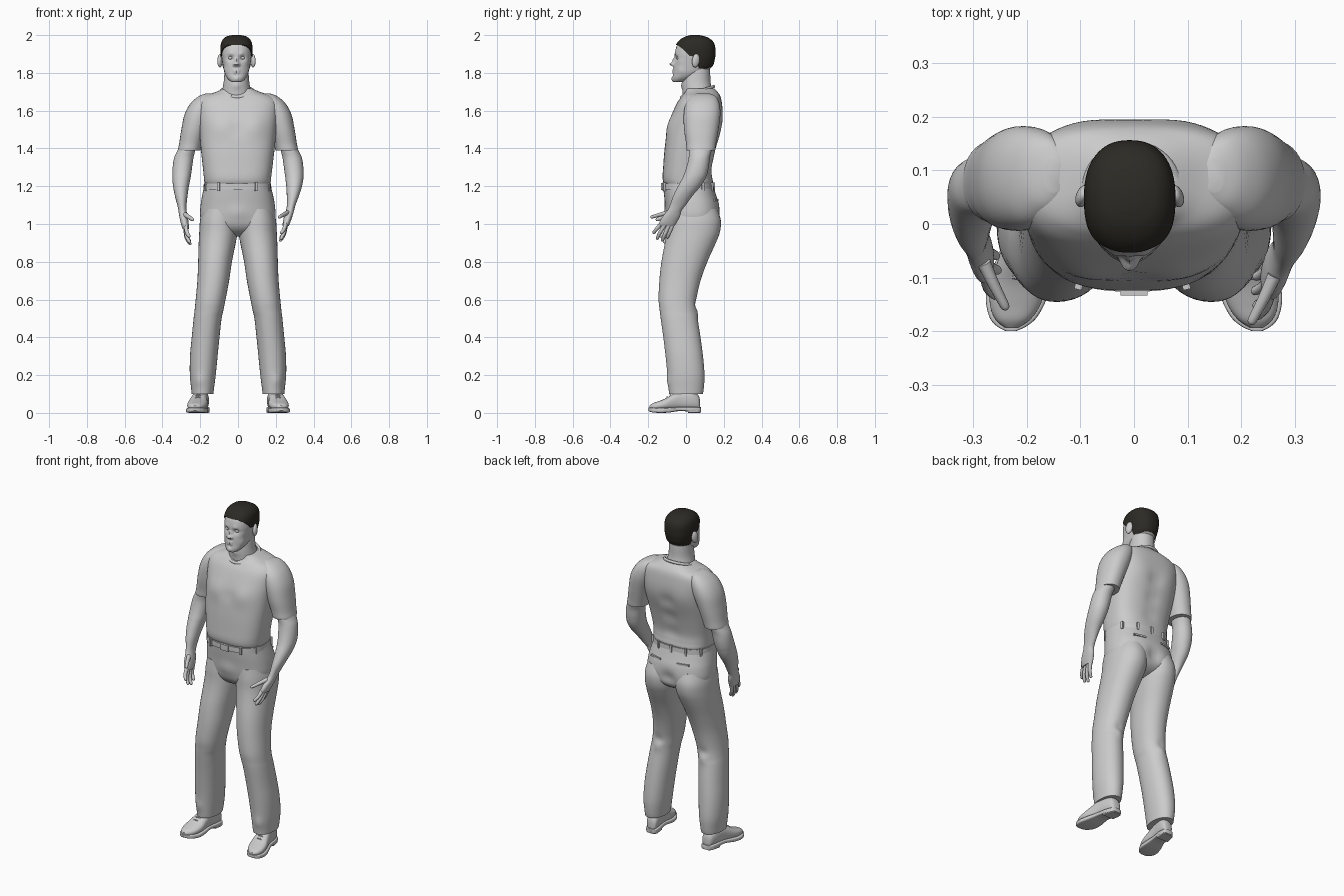
import bpy, bmesh, math
from mathutils import Vector


def skin(name, rings):
    """Closed skin through equal-length rings of points."""
    bm = bmesh.new()
    vs = [[bm.verts.new(p) for p in r] for r in rings]
    n = len(rings[0])
    for a, b in zip(vs, vs[1:]):
        for i in range(n):
            j = (i + 1) % n
            bm.faces.new((a[i], a[j], b[j], b[i]))
    bm.faces.new(vs[0])
    bm.faces.new(vs[-1])
    bmesh.ops.recalc_face_normals(bm, faces=bm.faces)
    me = bpy.data.meshes.new(name)
    bm.to_mesh(me)
    bm.free()
    ob = bpy.data.objects.new(name, me)
    bpy.context.collection.objects.link(ob)
    return ob


def resample(rows, k):
    """Catmull-Rom interpolation between key sections."""
    out = []
    for i in range(len(rows) - 1):
        p0, p1, p2 = rows[max(i - 1, 0)], rows[i], rows[i + 1]
        p3 = rows[min(i + 2, len(rows) - 1)]
        for s in range(k):
            t = s / k
            out.append([0.5 * (2 * b + (c - a) * t + (2 * a - 5 * b + 4 * c - d) * t * t
                               + (3 * b - a - 3 * c + d) * t ** 3)
                        for a, b, c, d in zip(p0, p1, p2, p3)])
    return out + [list(rows[-1])]


def loft(name, rows, p=2.3, n=40, k=5, axis='z', side=1, bumps=(), warp=None):
    """Rows: (position on axis, x min, x max, other min, other max)."""
    rings = []
    for h, x0, x1, v0, v1 in resample(rows, k):
        ring = []
        for i in range(n):
            a = 2 * math.pi * i / n
            c, s = math.cos(a), math.sin(a)
            u = (x0 + x1) / 2 + (x1 - x0) / 2 * math.copysign(abs(c) ** (2 / p), c)
            v = (v0 + v1) / 2 + (v1 - v0) / 2 * math.copysign(abs(s) ** (2 / p), s)
            q = Vector((u, v, h)) if axis == 'z' else Vector((u, h, v))
            move = Vector()
            for bx, by, bz, r, dx, dy in bumps:
                w = math.exp(-((abs(q.x) - bx) ** 2 + (q.y - by) ** 2 + (q.z - bz) ** 2) / r ** 2)
                move += w * Vector((math.copysign(dx, q.x), dy, 0))
            q += move
            if warp:
                q = warp(q)
            q.x *= side
            ring.append(q)
        rings.append(ring)
    return skin(name, rings)


def tube(name, pts, r0, r1, n=12, k=4, side=1, warp=None, round_end=True):
    path = [Vector(p) for p in resample(pts, k)]
    m = len(path) - 1
    rad = [r0 + (r1 - r0) * i / m for i in range(m + 1)]
    if round_end:
        d = (path[-1] - path[-2]).normalized()
        end = path[-1]
        for f in (0.5, 0.85, 0.98):
            path.append(end + d * r1 * f)
            rad.append(r1 * math.sqrt(1 - f * f))
    rings = []
    for i, c in enumerate(path):
        q = (path[min(i + 1, len(path) - 1)] - path[max(i - 1, 0)]).to_track_quat('Z', 'Y')
        ring = []
        for j in range(n):
            a = 2 * math.pi * j / n
            v = c + q @ Vector((rad[i] * math.cos(a), rad[i] * math.sin(a), 0))
            v = warp(v) if warp else v
            ring.append(Vector((v.x * side, v.y, v.z)))
        rings.append(ring)
    return skin(name, rings)


def ball(name, loc, size):
    bpy.ops.mesh.primitive_uv_sphere_add(segments=24, ring_count=14, radius=1, location=loc)
    ob = bpy.context.object
    ob.name, ob.scale = name, size
    return ob


def box(name, loc, size, rot=0):
    bpy.ops.mesh.primitive_cube_add(size=1, location=loc, rotation=(0, 0, rot))
    ob = bpy.context.object
    ob.name, ob.scale = name, size
    return ob


HX = -0.008  # head sits slightly off centre

# Head and face
head_rows = [(1.751, -.022, .022, -.062, -.02), (1.757, -.034, .034, -.069, .0),
             (1.775, -.051, .051, -.071, .04), (1.80, -.063, .063, -.068, .09),
             (1.83, -.070, .070, -.066, .135), (1.87, -.077, .077, -.060, .148),
             (1.90, -.080, .080, -.060, .151), (1.94, -.079, .079, -.050, .148),
             (1.968, -.070, .070, -.030, .132), (1.987, -.049, .049, .0, .10),
             (1.995, -.018, .018, .03, .065)]
face = [(0, -.066, 1.848, .011, 0, -.026), (0, -.064, 1.870, .010, 0, -.012),
        (.012, -.066, 1.843, .008, .003, -.009), (.031, -.056, 1.880, .016, 0, .011),
        (.030, -.058, 1.900, .013, 0, -.005), (.010, -.068, 1.812, .009, 0, -.005),
        (.010, -.068, 1.800, .007, 0, -.004), (0, -.070, 1.789, .010, 0, .004),
        (0, -.070, 1.768, .015, 0, -.006), (.058, -.035, 1.860, .020, .003, 0),
        (.055, -.035, 1.815, .022, -.005, .002)]
head = loft("head", head_rows, p=2.35, n=128, k=8, bumps=face)
head.location.x = HX
for s in (-1, 1):
    ball("eye", (HX + s * .031, -.041, 1.879), (.013, .011, .009))
    ball("ear", (HX + s * .087, .052, 1.865), (.013, .021, .036)).rotation_euler = (-.15, 0, s * .35)
neck = loft("neck", [(1.63, -.085, .085, -.015, .15), (1.70, -.077, .077, -.018, .14),
                     (1.75, -.068, .068, -.020, .130), (1.80, -.064, .064, -.010, .128),
                     (1.85, -.060, .060, .01, .125)], p=2.1,
            bumps=[(0, -.018, 1.73, .015, 0, -.006)])
neck.location.x = HX

# Short dark hair, trimmed to a side-view hairline
g = .005
hair = loft("hair", [(z + g, a - g, b + g, c - g, d + g) for z, a, b, c, d in head_rows[3:]],
            p=2.35, n=64, k=6)
hair.location.x = HX
line = [(-.12, 1.953), (-.045, 1.948), (-.012, 1.922), (.018, 1.89), (.06, 1.885),
        (.066, 1.822), (.2, 1.822), (.2, 2.05), (-.12, 2.05)]
trim = skin("hairline_trim", [[(x, y, z) for y, z in line] for x in (-.2, .2)])
bpy.context.view_layer.update()
mod = hair.modifiers.new("trim", 'BOOLEAN')
mod.operation, mod.object, mod.solver = 'INTERSECT', trim, 'EXACT'
bpy.context.view_layer.objects.active = hair
bpy.ops.object.modifier_apply(modifier=mod.name)
bpy.data.objects.remove(trim)
dark = bpy.data.materials.new("dark_hair")
dark.diffuse_color = (.025, .023, .018, 1)
hair.data.materials.clear()
hair.data.materials.append(dark)

# Shirt body and collar
loft("shirt", [(1.205, -.172, .168, -.110, .137), (1.222, -.178, .173, -.120, .143),
               (1.25, -.181, .176, -.124, .139), (1.30, -.186, .182, -.121, .138),
               (1.40, -.197, .194, -.113, .160), (1.50, -.204, .204, -.098, .187),
               (1.58, -.212, .212, -.074, .194), (1.64, -.212, .212, -.048, .190),
               (1.675, -.185, .185, -.024, .182), (1.698, -.12, .12, -.006, .168),
               (1.718, -.075, .075, .0, .148)], p=2.7, n=72,
     bumps=[(.09, -.09, 1.52, .06, 0, -.010), (0, -.09, 1.50, .03, 0, .006),
            (.10, .19, 1.55, .06, 0, .004), (0, .19, 1.50, .04, 0, -.012),
            (0, .16, 1.40, .04, 0, -.010), (0, .14, 1.30, .04, 0, -.006)])
tube("collar", [(.086 * math.cos(a) + HX / 2, .062 + .085 * math.sin(a), 1.70 + .028 * math.sin(a))
                for a in [i * math.pi / 12 for i in range(25)]], .008, .008, k=2, round_end=False)

# Belt with loops and buckle, trouser seat, back pockets
loft("belt", [(1.183, -.183, .177, -.126, .148), (1.214, -.181, .175, -.126, .146)], p=2.5, n=64, k=1)
box("buckle", (0, -.127, 1.198), (.05, .012, .036))
for x, y, r in [(.1, -.115, .25), (.165, -.05, 1.2), (.163, .09, -1.2), (.09, .138, -.2)]:
    for s in (-1, 1):
        box("belt_loop", (s * x - .003, y, 1.198), (.014, .014, .044), s * r)
box("belt_loop", (-.003, .147, 1.198), (.014, .012, .044))
loft("trouser_seat", [(1.20, -.180, .174, -.121, .144), (1.15, -.190, .186, -.116, .160),
                      (1.10, -.198, .195, -.110, .176), (1.04, -.200, .198, -.104, .182),
                      (.99, -.18, .18, -.092, .170), (.955, -.12, .12, -.06, .13),
                      (.935, -.05, .05, -.01, .07)], p=2.4, n=64,
     bumps=[(0, .18, 1.03, .04, 0, -.02), (0, -.10, 1.06, .04, 0, -.008)])
for s in (-1, 1):
    box("back_pocket", (s * .09, .158, 1.128), (.075, .012, .01), -s * .2)

# Trouser legs with front crease and folds behind the knee
leg = [(1.08, .002, .188, -.095, .165), (1.02, .0, .201, -.101, .184), (.96, .002, .205, -.104, .180),
       (.90, .012, .208, -.112, .158), (.80, .032, .211, -.130, .113), (.70, .047, .215, -.141, .077),
       (.60, .066, .224, -.145, .055), (.54, .078, .230, -.139, .054), (.50, .087, .235, -.134, .061),
       (.40, .098, .245, -.120, .077), (.30, .108, .254, -.108, .090), (.20, .118, .255, -.098, .098),
       (.13, .127, .248, -.092, .094), (.10, .131, .245, -.089, .089)]
folds = [(.15, .055, .535, .03, 0, .008), (.15, .055, .57, .025, 0, -.007),
         (.10, -.12, .45, .03, -.004, -.004), (.20, -.10, .17, .03, .003, -.006)]
for s in (-1, 1):
    loft("trouser_leg", leg, p=2.15, n=48, side=s, bumps=folds)

# Shoes: sole, heel, upper and laces, toes turned slightly outward
def toe_out(q):
    return Vector((q.x + .197 - .16 * q.y, q.y, q.z))

for s in (-1, 1):
    loft("shoe_sole", [(.080, -.018, .018, .004, .03), (.070, -.033, .033, .004, .03),
                       (.03, -.041, .041, .005, .032), (-.03, -.041, .041, .010, .032),
                       (-.09, -.053, .054, .002, .028), (-.135, -.057, .057, 0, .026),
                       (-.172, -.045, .045, .002, .028), (-.190, -.028, .028, .006, .028),
                       (-.199, -.010, .010, .012, .027)], p=5, axis='y', side=s, warp=toe_out)
    loft("shoe_heel", [(.076, -.025, .025, 0, .02), (.06, -.037, .037, 0, .02),
                       (.01, -.04, .04, 0, .02)], p=6, axis='y', k=3, side=s, warp=toe_out)
    loft("shoe_upper", [(.074, -.018, .018, .015, .07), (.064, -.031, .031, .015, .095),
                        (.03, -.038, .038, .015, .118), (-.03, -.040, .040, .015, .118),
                        (-.07, -.046, .046, .015, .100), (-.11, -.052, .052, .015, .076),
                        (-.15, -.047, .047, .015, .060), (-.178, -.032, .032, .015, .050),
                        (-.193, -.012, .012, .018, .038)], p=2.4, axis='y', side=s, warp=toe_out)
    for y, z in [(-.065, .102), (-.083, .093), (-.10, .082)]:
        tube("shoe_lace", [(-.026, y + .006, z - .012), (0, y, z + .002), (.026, y + .006, z - .012)],
             .004, .004, n=8, side=s, warp=toe_out)

# Sleeves, arms and hands; the two hands are held a little differently
sleeve = [(1.692, .13, .165, .06, .12), (1.678, .12, .205, .03, .155), (1.64, .12, .250, .0, .176),
          (1.58, .135, .283, -.012, .182), (1.50, .165, .300, -.010, .172), (1.43, .187, .311, .0, .160),
          (1.40, .196, .317, .002, .156), (1.388, .199, .318, .004, .154)]
arm = [(1.44, .215, .300, .02, .14), (1.39, .226, .320, .016, .135), (1.35, .236, .338, .014, .126),
       (1.30, .243, .346, .002, .120), (1.25, .250, .347, -.016, .107), (1.20, .258, .341, -.042, .078),
       (1.15, .263, .328, -.066, .036), (1.10, .266, .312, -.084, .0), (1.07, .262, .305, -.098, -.022),
       (1.04, .254, .298, -.122, -.030), (1.01, .249, .289, -.138, -.046), (.99, .248, .281, -.138, -.058)]
fingers = [[(.265, -.122, 1.01), (.258, -.152, .975), (.245, -.168, .955)],
           [(.266, -.105, 1.005), (.258, -.135, .955), (.243, -.149, .925)],
           [(.267, -.085, 1.0), (.258, -.110, .945), (.240, -.122, .915)],
           [(.267, -.068, 1.0), (.258, -.085, .955), (.243, -.095, .930)],
           [(.270, -.095, 1.06), (.252, -.135, 1.05), (.230, -.178, 1.037)]]
for s, d in [(-1, Vector((.012, .030, -.016))), (1, Vector((-.012, -.002, .0)))]:
    def pose(q, d=d):
        return q + d * min(max((1.25 - q.z) / .25, 0), 1.2)
    loft("sleeve", sleeve, p=2.2, side=s)
    loft("arm", arm, p=2.1, n=32, side=s, warp=pose)
    for i, f in enumerate(fingers):
        tube("thumb" if i == 4 else "finger", f, .013 if i == 4 else .0115, .0085, side=s, warp=pose)

# Smooth shading with crisp hems and edges
bpy.ops.object.select_all(action='SELECT')
bpy.context.view_layer.objects.active = head
bpy.ops.object.shade_smooth_by_angle(angle=math.radians(40))
